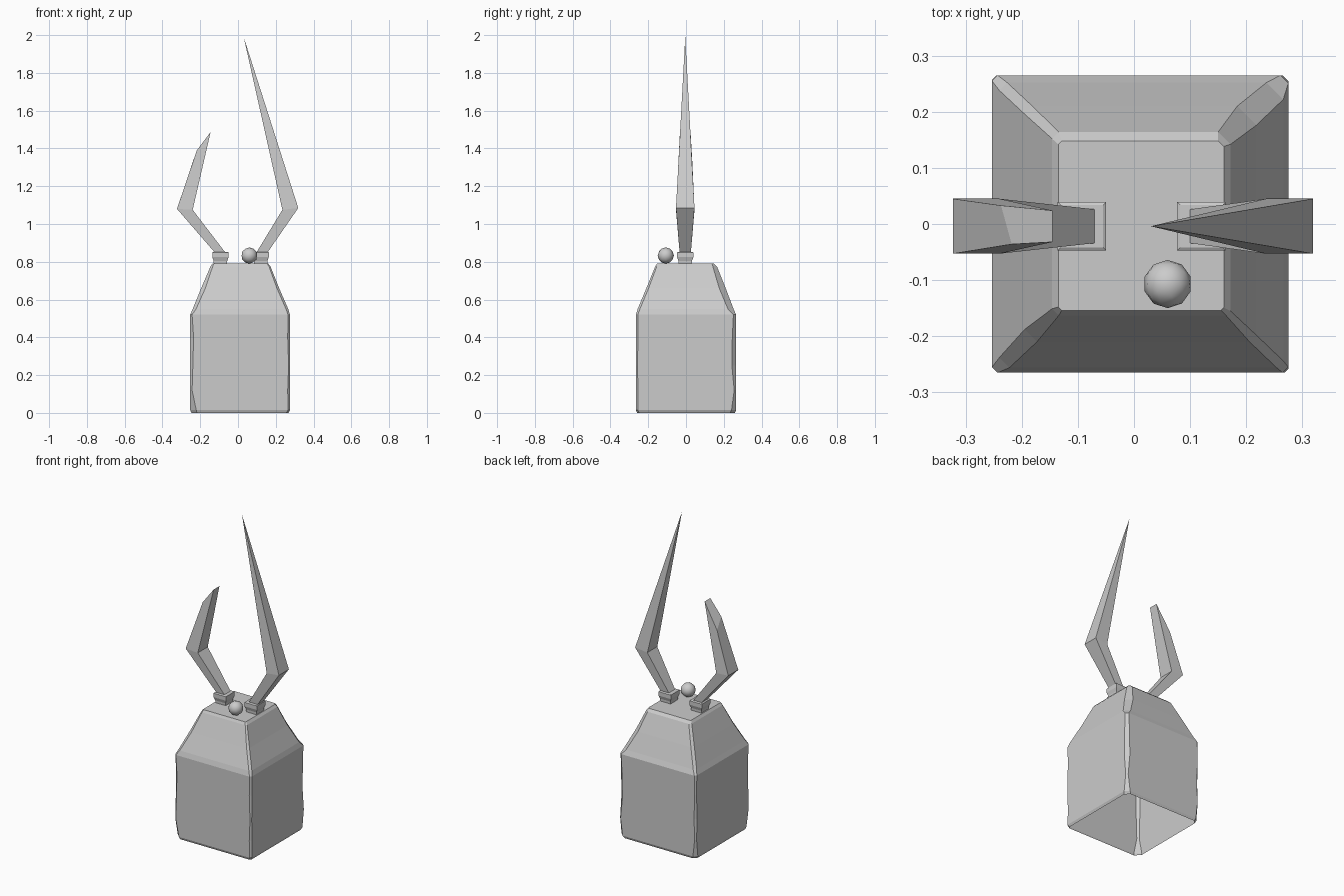
import bpy, bmesh

if "Cube" in bpy.data.objects:
    bpy.data.objects.remove(bpy.data.objects["Cube"])


def loft(name, rings, cap_bottom=True, cap_top=True):
    """Skin a stack of equal-length point rings into a flat-shaded object."""
    bm = bmesh.new()
    vs = [[bm.verts.new(p) for p in ring] for ring in rings]
    n = len(vs[0])
    for a, b in zip(vs, vs[1:]):
        for i in range(n):
            j = (i + 1) % n
            bm.faces.new((a[i], a[j], b[j], b[i]))
    if cap_bottom:
        bm.faces.new(vs[0][::-1])
    if cap_top:
        bm.faces.new(vs[-1])
    bmesh.ops.remove_doubles(bm, verts=bm.verts, dist=0.0005)
    me = bpy.data.meshes.new(name)
    bm.to_mesh(me)
    bm.free()
    ob = bpy.data.objects.new(name, me)
    bpy.context.collection.objects.link(ob)
    return ob


def chipped_ring(z, x0, x1, y0, y1, chips):
    """Rectangle with its four corners cut by different amounts."""
    a, b, c, d = chips
    return [(x0, y0 + a, z), (x0 + a, y0, z), (x1 - b, y0, z), (x1, y0 + b, z),
            (x1, y1 - c, z), (x1 - c, y1, z), (x0 + d, y1, z), (x0, y1 - d, z)]


# Stone pedestal: open underneath, sloped shoulders, worn corners
SIDE = (-0.253, 0.275, -0.265, 0.265)
levels = [
    (0.0, (-0.247, 0.268, -0.259, 0.259), (.030, .012, .026, .022)),
    (0.015, SIDE, (.032, .010, .024, .020)),
    (0.12, SIDE, (.010, .012, .010, .008)),
    (0.25, SIDE, (.014, .007, .022, .012)),
    (0.40, SIDE, (.018, .012, .020, .008)),
    (0.52, SIDE, (.010, .010, .014, .010)),
    (0.55, (-0.240, 0.266, -0.256, 0.252), (.018, .012, .030, .014)),
    (0.66, (-0.195, 0.218, -0.210, 0.210), (.022, .012, .034, .014)),
    (0.775, (-0.146, 0.172, -0.163, 0.164), (.012, .008, .022, .012)),
    (0.79, (-0.135, 0.160, -0.154, 0.148), (.006, .005, .010, .006)),
]
loft("pedestal", [chipped_ring(z, *box, chips) for z, box, chips in levels],
     cap_bottom=False)

# Square sockets holding the horns
Y = -0.004


def square(cx, r, z):
    return [(cx - r, Y - r, z), (cx + r, Y - r, z), (cx + r, Y + r, z), (cx - r, Y + r, z)]


for side, cx in (("left", -0.093), ("right", 0.120)):
    loft(side + "_socket", [square(cx, r, z) for r, z in
                            ((.035, .785), (.036, .805), (.043, .825), (.043, .85), (.038, .853))])


# Horns: four-sided, bent at the elbow
def section(outer, inner, h_out, h_in):
    (xo, zo), (xi, zi) = outer, inner
    return [(xo, Y - h_out, zo), (xo, Y + h_out, zo), (xi, Y + h_in, zi), (xi, Y - h_in, zi)]


def orient(ob):
    bm = bmesh.new()
    bm.from_mesh(ob.data)
    bmesh.ops.recalc_face_normals(bm, faces=bm.faces)
    bm.to_mesh(ob.data)
    bm.free()


tip = (0.03, 1.99)
orient(loft("right_horn", [
    section((.150, .84), (.092, .84), .029, .029),
    section((.319, 1.085), (.235, 1.075), .049, .049),
    section(tip, tip, 0, 0)]))

# The left horn is snapped off along a slanted break
broken = section((-.218, 1.39), (-.145, 1.487), .032, .028)
broken[1] = (-.237, Y + .037, 1.335)
orient(loft("left_horn", [
    section((-.115, .84), (-.060, .84), .029, .029),
    section((-.323, 1.08), (-.240, 1.075), .049, .049),
    broken]))

# Small ball resting on the top
bpy.ops.mesh.primitive_ico_sphere_add(subdivisions=2, radius=0.043,
                                      location=(0.060, -0.107, 0.833))
ball = bpy.context.object
ball.name = "ball"
bpy.ops.object.shade_smooth()
